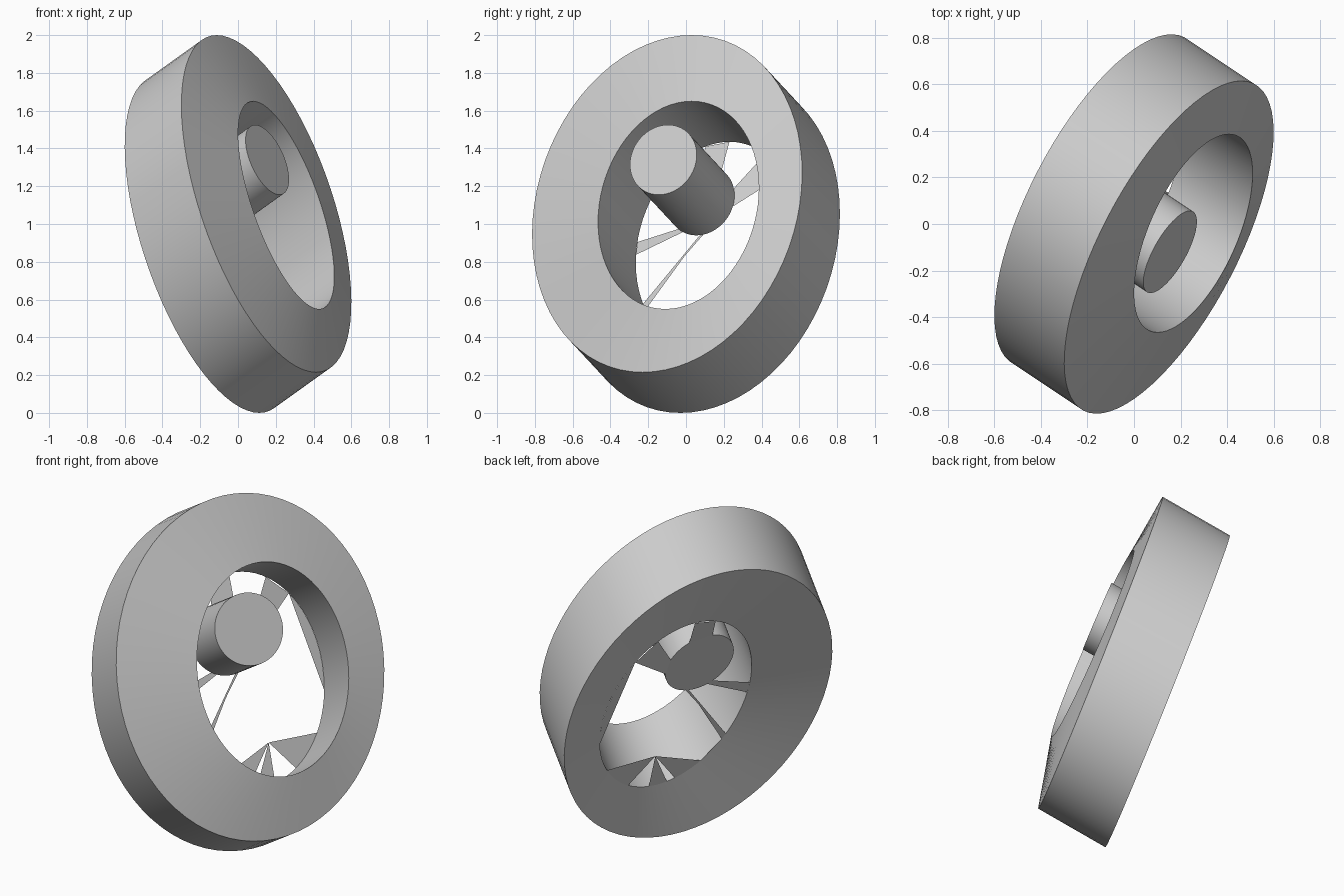
import bpy, math
from mathutils import Vector

cube = bpy.data.objects.get("Cube")
if cube:
    bpy.data.objects.remove(cube)

grey = bpy.data.materials.new("mid_grey")
grey.use_nodes = True
grey.diffuse_color = (0.6, 0.6, 0.6, 1)
grey.node_tree.nodes["Principled BSDF"].inputs["Base Color"].default_value = (0.6, 0.6, 0.6, 1)

SEG = 72
SWEEP = Vector((-0.30, 0.20, -0.215))   # from the front face to the back face


class Oval:
    """Slanted ellipse given by its centre and two conjugate radii."""
    def __init__(self, centre, up, side):
        self.c, self.u, self.v = Vector(centre), Vector(up), Vector(side)

    def at(self, deg, r=1.0):
        t = math.radians(deg)
        return self.c + r * (self.u * math.cos(t) + self.v * math.sin(t))

    def moved(self, offset):
        return Oval(self.c + offset, self.u, self.v)

    def loop(self):
        return [self.at(360 * i / SEG) for i in range(SEG)]


def make(name, verts, faces, smooth=True):
    mesh = bpy.data.meshes.new(name)
    mesh.from_pydata(verts, [], faces)
    mesh.materials.append(grey)
    obj = bpy.data.objects.new(name, mesh)
    bpy.context.collection.objects.link(obj)
    if smooth:
        bpy.ops.object.select_all(action='DESELECT')
        obj.select_set(True)
        bpy.context.view_layer.objects.active = obj
        bpy.ops.object.mode_set(mode='EDIT')
        bpy.ops.mesh.select_all(action='SELECT')
        bpy.ops.mesh.normals_make_consistent(inside=False)
        bpy.ops.object.mode_set(mode='OBJECT')
        bpy.ops.object.shade_smooth_by_angle(angle=math.radians(35))
    return obj


def loft(name, ovals, closed):
    """Skin a row of ovals; close it into a ring or cap its ends."""
    verts = [p for o in ovals for p in o.loop()]
    n = len(ovals)
    faces = []
    for k in range(n if closed else n - 1):
        a, b = k * SEG, (k + 1) % n * SEG
        for i in range(SEG):
            j = (i + 1) % SEG
            faces.append((a + i, a + j, b + j, b + i))
    if not closed:
        faces.append(tuple(range(SEG)))
        faces.append(tuple(range((n - 1) * SEG, n * SEG)))
    return make(name, verts, faces)


outer = Oval((0.15, -0.10, 1.1075), (-0.263, 0.130, 0.8925), (0.365, 0.703, 0))
hole = Oval((0.255, -0.04, 1.10), (-0.175, 0.07, 0.55), (0.185, 0.42, 0))
hub = Oval((0.155, -0.12, 1.34), (-0.065, 0.025, 0.185), (0.095, 0.175, 0))
outer_back, hole_back, hub_back = (o.moved(SWEEP) for o in (outer, hole, hub))

# Thick slanted ring and the hub
loft("ring", [outer, outer_back, hole_back, hole], True)
loft("hub", [hub, hub_back], False)

# Thin tapering spokes, flush with the back: rim angles, then hub angles
spokes = {
    "side_spoke": (28, 47, 100, 70),
    "top_spoke": (-17, 0, 30, -10),
    "near_spoke": (-95, -88, -145, -155),
    "lower_spoke": (-128, -124, 168, 174),
}
for name, (r0, r1, h0, h1) in spokes.items():
    pts = [hole_back.at(r0), hole_back.at(r1), hub_back.at(h0), hub_back.at(h1)]
    make(name, pts, [(0, 1, 2, 3)], smooth=False)


# Flat web plates filling parts of the hole's back edge
def web(name, start, end, tip=None):
    pts = [hole_back.at(start + (end - start) * i / 8) for i in range(9)]
    if tip:
        pts.append(tip)
    make(name, pts, [tuple(range(len(pts)))], smooth=False)


apex = hole_back.at(169.5, 0.63)
web("side_web", 47, 106)
web("lower_web_left", 130, 156, apex)
web("lower_web_middle", 174, 188, apex)
web("lower_web_right", 194, 214, apex)
web("corner_web", 214, 232)
